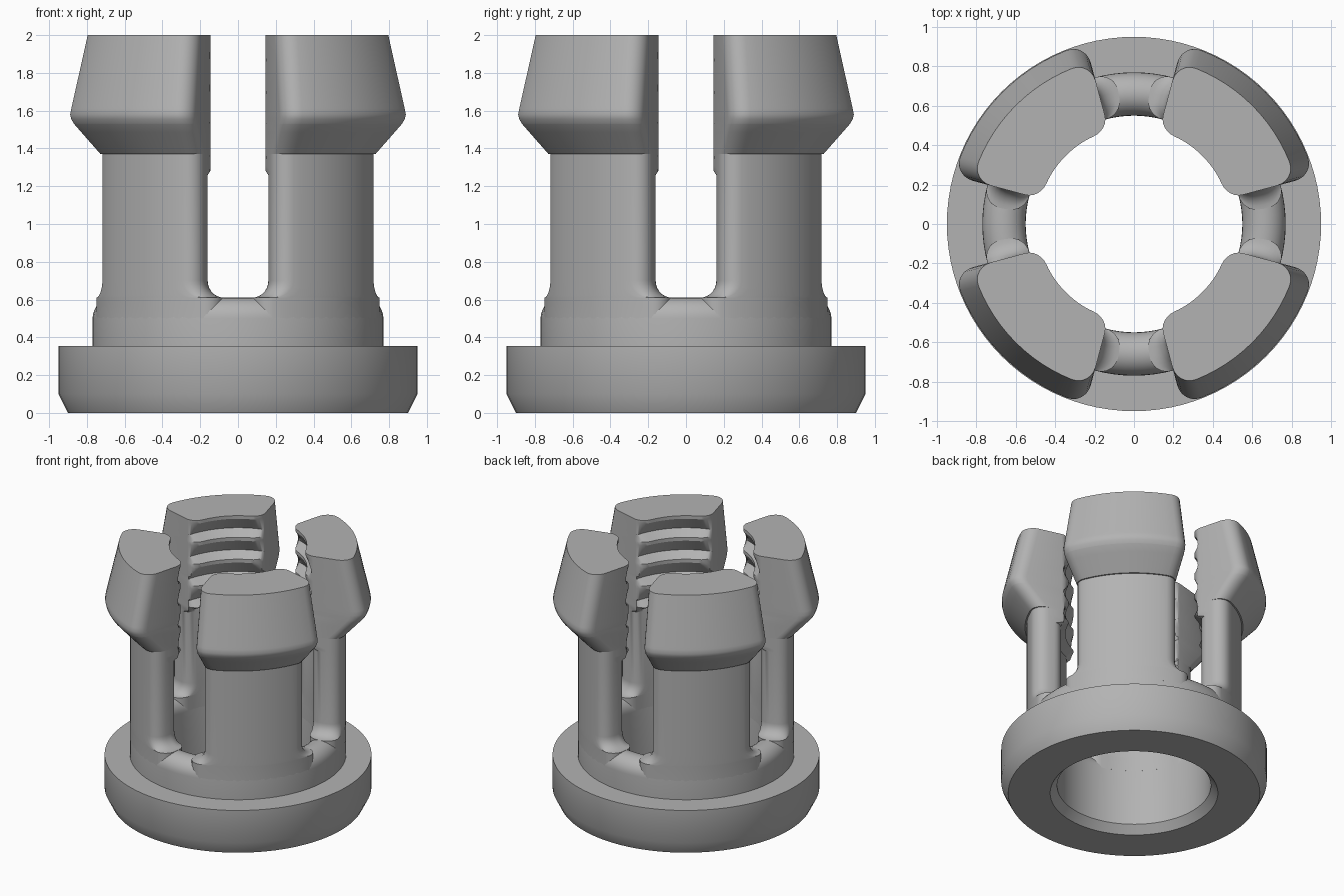
import bpy, bmesh, math
from math import sin, cos, pi, radians

if "Cube" in bpy.data.objects:
    bpy.data.objects.remove(bpy.data.objects["Cube"])

mat = bpy.data.materials.new("plain grey")
mat.diffuse_color = (0.45, 0.45, 0.45, 1)
mat.use_nodes = True
mat.node_tree.nodes["Principled BSDF"].inputs["Base Color"].default_value = mat.diffuse_color


def finish(name, bm):
    bmesh.ops.recalc_face_normals(bm, faces=bm.faces)
    me = bpy.data.meshes.new(name)
    bm.to_mesh(me)
    bm.free()
    me.materials.append(mat)
    ob = bpy.data.objects.new(name, me)
    bpy.context.collection.objects.link(ob)
    bpy.ops.object.select_all(action='DESELECT')
    ob.select_set(True)
    bpy.context.view_layer.objects.active = ob
    bpy.ops.object.shade_smooth_by_angle(angle=radians(30))


def bridge(bm, a, b):
    for i in range(len(a)):
        j = (i + 1) % len(a)
        bm.faces.new((a[i], a[j], b[j], b[i]))


# Flanged collar: turned profile with a rounded upper lip
R = 0.11
lip = [(0.66 + R * cos(t * pi / 16), 0.50 + R * sin(t * pi / 16)) for t in range(17)]
profile = [(0.60, 0), (0.90, 0), (0.95, 0.10), (0.95, 0.355), (0.77, 0.355)] + lip + [(0.55, 0.06)]
bm = bmesh.new()
N = 96
rings = [[bm.verts.new((r * cos(2 * pi * k / N), r * sin(2 * pi * k / N), z)) for r, z in profile]
         for k in range(N)]
for k in range(N):
    bridge(bm, rings[k], rings[(k + 1) % N])
finish("flanged_collar", bm)


# Cross-section of a prong: 60 degree ring sector with rounded corners
def section(ri, ro, flare, groove):
    half, fi, fo, n = radians(30), 0.08, 0.10, 6
    side = []
    for k in range(n + 1):                       # inner corner
        t = k * pi / 2 / n
        side.append((ri + fi * (1 - cos(t)), half - fi * (1 - sin(t)) / ri))
    for k in range(n + 1):                       # outer corner
        t = k * pi / 2 / n
        side.append((ro - fo * (1 - sin(t)), half - fo * (1 - cos(t)) / ro))
    side = [(r, a + flare / 0.62) for r, a in side]
    a_out, a_in = side[-1][1], side[0][1]
    outer = [(ro, a_out * (1 - k / 6)) for k in range(1, 12)]
    inner = [(ri, -a_in * (1 - k / 6)) for k in range(1, 12)]
    loop = side + outer + [(r, -a) for r, a in reversed(side)] + inner
    return [(max(r, groove), a) for r, a in loop]


BORE, CREST, ROOT = 0.55, 0.49, 0.555
# Layers: height, inner radius, outer radius, side flare, groove radius
layers = [(0.50, BORE, 0.77, 0.09, 0), (0.61, BORE, 0.77, 0.09, 0)]
for k in range(1, 8):                            # fillet at the foot of the slot
    t = k * pi / 14
    layers.append((0.70 - 0.09 * cos(t), BORE, 0.77, 0.09 * (1 - sin(t)), 0))


def head_radius(z):
    pts = [(1.37, 0.78), (1.53, 0.925), (1.555, 0.94), (1.58, 0.946), (1.61, 0.94), (2.0, 0.85)]
    if z < 1.37:
        return 0.77
    for (z0, r0), (z1, r1) in zip(pts, pts[1:]):
        if z <= z1 + 1e-6:
            return r0 + (r1 - r0) * (z - z0) / (z1 - z0)
    return pts[-1][1]


# Inner teeth: four grooves stepping down from the rim
teeth = [(1.26, BORE, 0), (1.28, CREST, ROOT)]
PITCH = 0.172
for g in range(4):
    top = 1.975 - g * PITCH
    teeth += [(top, CREST, 0), (top - 0.10, CREST, ROOT), (top - 0.145, CREST, 0)]
teeth.append((2.0, CREST, 0))
teeth.sort()


def groove_at(z):
    for (z0, _, g0), (z1, _, g1) in zip(teeth, teeth[1:]):
        if z0 <= z <= z1:
            a, b = max(g0, CREST), max(g1, CREST)
            return a + (b - a) * (z - z0) / (z1 - z0)
    return 0


for z, ri, g in teeth:
    layers.append((z, ri, head_radius(z), 0, max(g, ri)))
for z in (1.37, 1.53, 1.555, 1.58, 1.61):
    layers.append((z, CREST, head_radius(z), 0, groove_at(z)))
layers.append((1.3699, CREST, 0.77, 0, groove_at(1.3699)))
layers.sort()

# Four prongs with flared heads
for q in range(4):
    mid = radians(45 + 90 * q)
    bm = bmesh.new()
    loops = []
    for z, ri, ro, flare, groove in layers:
        loops.append([bm.verts.new((r * cos(mid + a), r * sin(mid + a), z))
                      for r, a in section(ri, ro, flare, groove)])
    for a, b in zip(loops, loops[1:]):
        bridge(bm, a, b)
    bm.faces.new(loops[0])
    bm.faces.new(loops[-1])
    finish("prong_%d" % (q + 1), bm)
